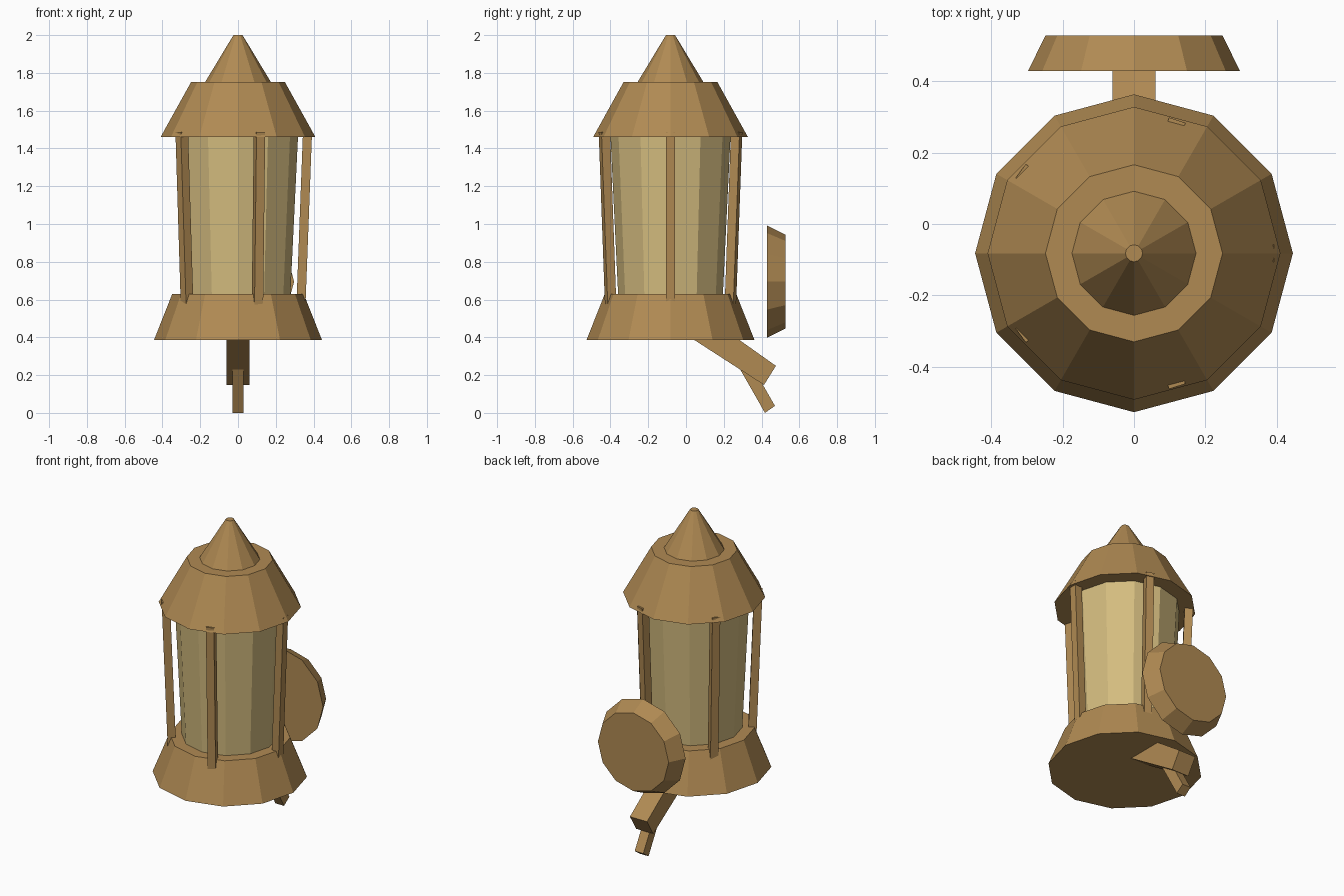
import bpy, bmesh
from math import cos, sin, tau
from mathutils import Matrix, Vector

cube = bpy.data.objects.get("Cube")
if cube:
    bpy.data.objects.remove(cube, do_unlink=True)


def make_material(name, rgb):
    mat = bpy.data.materials.new(name)
    mat.use_nodes = True
    mat.diffuse_color = (*rgb, 1)
    mat.node_tree.nodes["Principled BSDF"].inputs["Base Color"].default_value = (*rgb, 1)
    return mat


BRASS = make_material("warm brown", (0.434, 0.254, 0.086))
PANE = make_material("pale amber", (0.658, 0.503, 0.212))
AXIS_Y = -0.082  # the lantern body sits forward of the origin


def finish(bm, name, mat):
    bmesh.ops.recalc_face_normals(bm, faces=bm.faces)
    mesh = bpy.data.meshes.new(name)
    bm.to_mesh(mesh)
    bm.free()
    mesh.materials.append(mat)
    obj = bpy.data.objects.new(name, mesh)
    bpy.context.collection.objects.link(obj)
    return obj


def frustum(name, r_low, r_high, z_low, z_high, mat=BRASS):
    """Twelve-sided tapered drum standing on the body axis."""
    bm = bmesh.new()
    bmesh.ops.create_cone(
        bm, cap_ends=True, segments=12, radius1=r_low, radius2=r_high,
        depth=z_high - z_low,
        matrix=Matrix.Translation((0, AXIS_Y, (z_low + z_high) / 2)))
    return finish(bm, name, mat)


def side_prism(name, outline, half_width):
    """Side outline (y, z) extruded across x."""
    bm = bmesh.new()
    face = bm.faces.new([bm.verts.new((-half_width, y, z)) for y, z in outline])
    new = bmesh.ops.extrude_face_region(bm, geom=[face])["geom"]
    moved = [v for v in new if isinstance(v, bmesh.types.BMVert)]
    bmesh.ops.translate(bm, verts=moved, vec=(2 * half_width, 0, 0))
    return finish(bm, name, BRASS)


# Lantern body
frustum("base", 0.445, 0.348, 0.385, 0.63)
frustum("glass", 0.277, 0.318, 0.62, 1.47, PANE)
frustum("roof", 0.41, 0.248, 1.46, 1.752)
frustum("finial", 0.175, 0.024, 1.75, 2.0)

# Five leaning bars around the glass, spreading towards the roof
HALF = 0.024
for i in range(5):
    angle = tau * i / 5
    radial = Vector((cos(angle), sin(angle), 0))
    tangent = Vector((-sin(angle), cos(angle), 0))
    bm = bmesh.new()
    bmesh.ops.create_cube(bm, size=2)
    for v in bm.verts:
        r, z = (0.368, 1.487) if v.co.z > 0 else (0.333, 0.565)
        v.co = (radial * (r + HALF * v.co.x) + tangent * HALF * v.co.y
                + Vector((0, AXIS_Y, z)))
    finish(bm, f"bar_{i + 1}", BRASS)

# Round plate behind the body, facing backwards
bm = bmesh.new()
bmesh.ops.create_cone(
    bm, cap_ends=True, segments=12, radius1=0.297, radius2=0.248, depth=0.1,
    matrix=Matrix.Translation((0, 0.478, 0.695)) @ Matrix.Rotation(-tau / 4, 4, "X"))
finish(bm, "back_plate", BRASS)

# Angled arm under the base, and the peg hanging from its end
side_prism("arm", [(0.03, 0.395), (0.413, 0.148), (0.476, 0.249), (0.27, 0.395)], 0.06)
side_prism("peg", [(0.418, 0.0), (0.471, 0.037), (0.344, 0.259), (0.262, 0.274)], 0.03)
